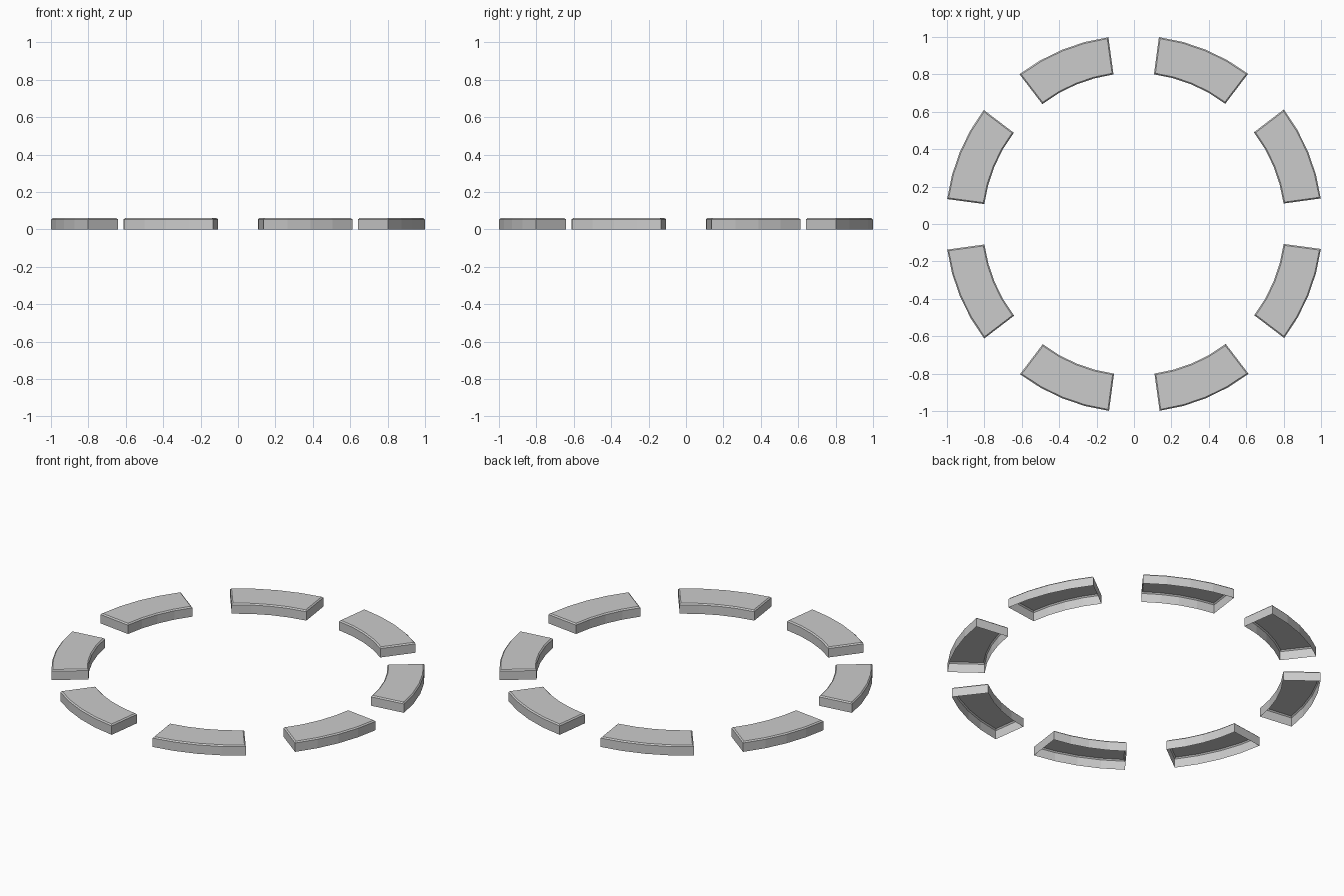
import bpy, bmesh
from math import radians, cos, sin

if "Cube" in bpy.data.objects:
    bpy.data.objects.remove(bpy.data.objects["Cube"])

R_OUT, R_IN, H, BEV = 1.008, 0.807, 0.06, 0.007
START, SPAN, STEPS = 7.8, 29.6, 4


def outline(bm, start, inset, z):
    """Closed loop of an arc-shaped block at height z, shrunk by inset."""
    pts = []
    for r, order in ((R_OUT - inset, range(STEPS + 1)),
                     (R_IN + inset, range(STEPS, -1, -1))):
        trim = inset / r
        a0, a1 = radians(start) + trim, radians(start + SPAN) - trim
        for i in order:
            a = a0 + (a1 - a0) * i / STEPS
            pts.append(bm.verts.new((r * cos(a), r * sin(a), z)))
    return pts


def arc_block(name, start):
    """Shell with open underside, straight walls and a chamfered top."""
    bm = bmesh.new()
    loops = [outline(bm, start, 0, 0), outline(bm, start, 0, H - BEV),
             outline(bm, start, BEV, H)]
    n = len(loops[0])
    for lo, hi in zip(loops, loops[1:]):
        for i in range(n):
            j = (i + 1) % n
            bm.faces.new((lo[i], lo[j], hi[j], hi[i]))
    # top surface as a strip of quads
    top = loops[-1]
    for i in range(STEPS):
        bm.faces.new((top[i], top[i + 1], top[n - 2 - i], top[n - 1 - i]))
    me = bpy.data.meshes.new(name)
    bm.to_mesh(me)
    bm.free()
    bpy.context.collection.objects.link(bpy.data.objects.new(name, me))


# ring of eight separate blocks
for k in range(8):
    arc_block(f"ring_segment_{k + 1}", START + 45 * k)
